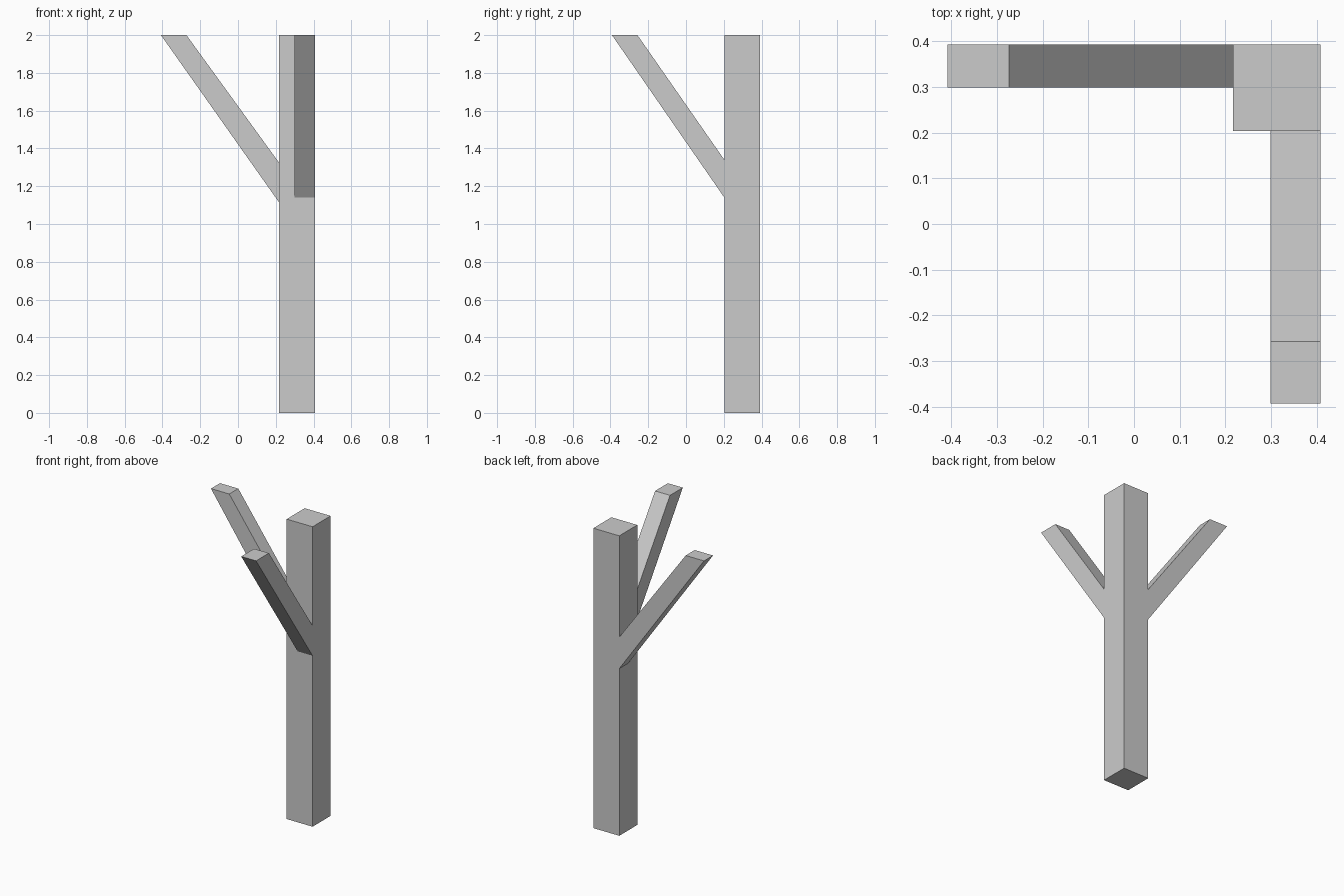
import bpy, bmesh
from mathutils import Vector

if "Cube" in bpy.data.objects:
    bpy.data.objects.remove(bpy.data.objects["Cube"])


def prism(name, profile, offset):
    """Extrude a closed planar profile along an offset vector."""
    bm = bmesh.new()
    face = bm.faces.new([bm.verts.new(p) for p in profile])
    ext = bmesh.ops.extrude_face_region(bm, geom=[face], use_keep_orig=True)
    moved = [g for g in ext["geom"] if isinstance(g, bmesh.types.BMVert)]
    bmesh.ops.translate(bm, verts=moved, vec=Vector(offset))
    bmesh.ops.recalc_face_normals(bm, faces=bm.faces)
    mesh = bpy.data.meshes.new(name)
    bm.to_mesh(mesh)
    bm.free()
    obj = bpy.data.objects.new(name, mesh)
    bpy.context.collection.objects.link(obj)
    return obj


X0, X1 = 0.217, 0.408   # post extents
Y0, Y1 = 0.203, 0.393
TOP = 2.0

# Square corner post
prism("corner_post", [(X0, Y0, 0), (X1, Y0, 0), (X1, Y1, 0), (X0, Y1, 0)], (0, 0, TOP))

# Brace leaning left, flush with the back of the post
left = [(X0, 1.115), (X0, 1.325), (-0.273, TOP), (-0.408, TOP)]
prism("left_brace", [(x, 0.298, z) for x, z in left], (0, Y1 - 0.298, 0))

# Brace leaning forward, flush with the right of the post
front = [(Y0, 1.14), (Y0, 1.34), (-0.257, TOP), (-0.392, TOP)]
prism("front_brace", [(0.298, y, z) for y, z in front], (X1 - 0.298, 0, 0))
